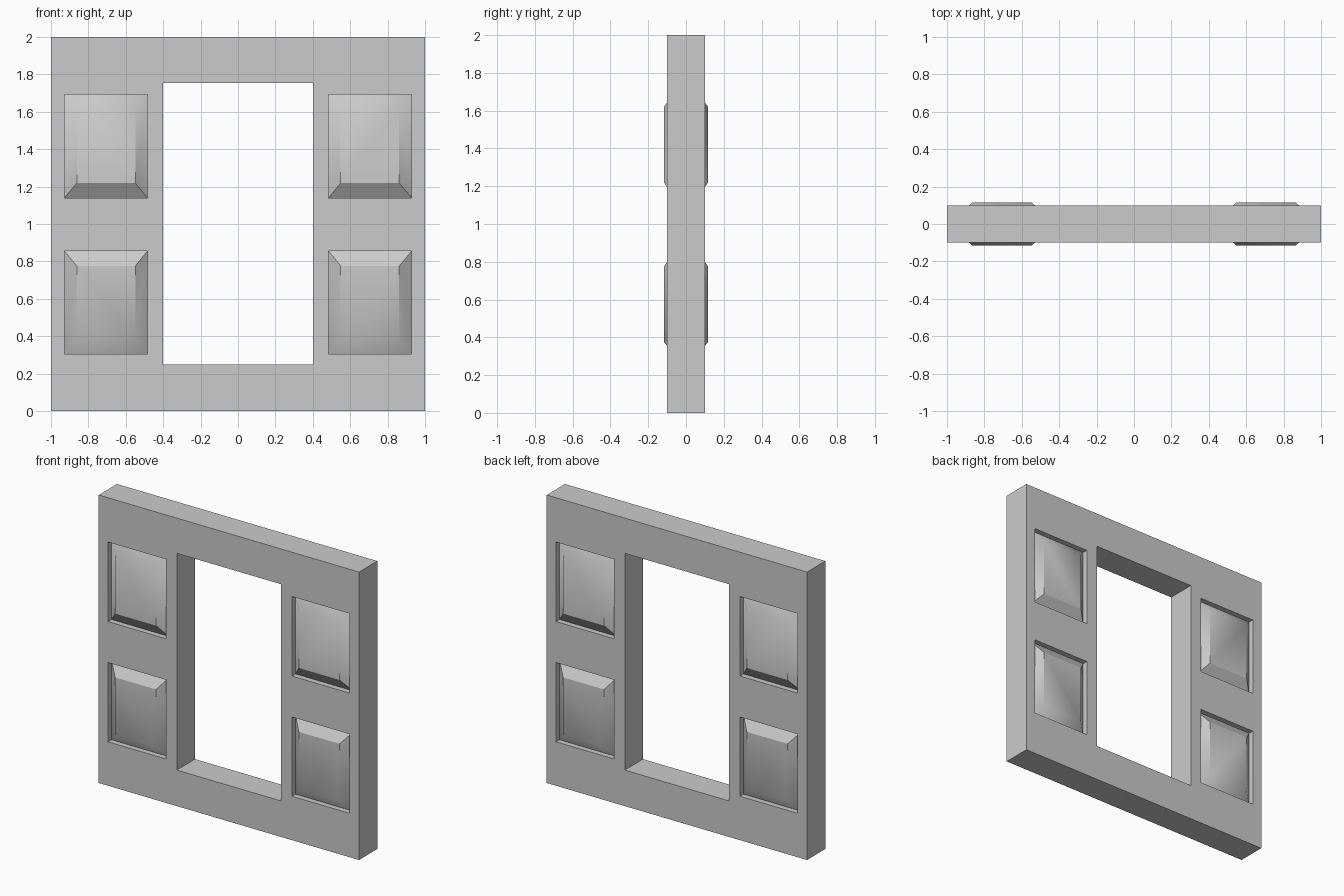
import bpy, bmesh

if "Cube" in bpy.data.objects:
    bpy.data.objects.remove(bpy.data.objects["Cube"])

FACE_Y, RECESS_Y, RAISED_Y = -0.10, -0.062, -0.116
PANEL_X = (0.485, 0.928)
UPPER_Z, LOWER_Z = (1.14, 1.692), (0.305, 0.855)


def finish(name, bm):
    """Turn a quarter (front, right) into an object mirrored in x and y."""
    mesh = bpy.data.meshes.new(name)
    bm.to_mesh(mesh)
    bm.free()
    obj = bpy.data.objects.new(name, mesh)
    bpy.context.collection.objects.link(obj)
    mod = obj.modifiers.new("mirror", 'MIRROR')
    mod.use_axis = (True, True, False)
    mod.merge_threshold = 0.0005
    return obj


# Wall: grid of front cells, leaving out the doorway and the panel recesses
def build_wall():
    xs = [0, 0.4, *PANEL_X, 1]
    zs = [0, 0.25, *LOWER_Z, *UPPER_Z, 1.755, 2]
    bm = bmesh.new()
    v = [[bm.verts.new((x, FACE_Y, z)) for z in zs] for x in xs]
    for i in range(len(xs) - 1):
        for j in range(len(zs) - 1):
            doorway = i == 0 and 1 <= j <= 5
            recess = i == 2 and j in (2, 4)
            if not (doorway or recess):
                bm.faces.new((v[i][j], v[i + 1][j], v[i + 1][j + 1], v[i][j + 1]))

    def in_recess(e):
        return all(PANEL_X[0] - 1e-4 < p.co.x < PANEL_X[1] + 1e-4
                   and LOWER_Z[0] - 1e-4 < p.co.z < UPPER_Z[1] + 1e-4 for p in e.verts)

    # Rims run back to the mid plane, recess sides to the recess floor
    rim = [e for e in bm.edges if e.is_boundary
           and not all(abs(p.co.x) < 1e-4 for p in e.verts)]
    for edges, depth in (([e for e in rim if not in_recess(e)], 0.0),
                         ([e for e in rim if in_recess(e)], RECESS_Y)):
        new = bmesh.ops.extrude_edge_only(bm, edges=edges)["geom"]
        for p in new:
            if isinstance(p, bmesh.types.BMVert):
                p.co.y = depth
    bmesh.ops.recalc_face_normals(bm, faces=bm.faces[:])
    bm.normal_update()
    front = next(f for f in bm.faces if abs(f.normal.y) > 0.9)
    if front.normal.y > 0:
        bmesh.ops.reverse_faces(bm, faces=bm.faces[:])
    finish("door_wall", bm)


# Raised panel: sloped border rising from the recess to a flat field
def build_panel(name, z, hard_side):
    soft_side = 2 - hard_side
    margin = {hard_side: 0.079, soft_side: 0.07}

    def ring(x0, x1, z0, z1, y):
        return [bm.verts.new(p) for p in
                ((x0, y, z0), (x1, y, z0), (x1, y, z1), (x0, y, z1))]

    bm = bmesh.new()
    outer = ring(*PANEL_X, *z, RECESS_Y)
    inner = ring(PANEL_X[0] + 0.064, PANEL_X[1] - 0.066,
                 z[0] + margin[0], z[1] - margin[2], RAISED_Y)
    bm.faces.new(inner)
    for k in range(4):
        n = (k + 1) % 4
        bm.faces.new((outer[k], outer[n], inner[n], inner[k]))
    for f in bm.faces:
        f.smooth = True
    # Crisp edges around the hard end, blended shading at the soft end
    for k in range(4):
        if k != soft_side:
            bm.edges.get((inner[k], inner[(k + 1) % 4])).smooth = False
    for k in (hard_side, hard_side + 1):
        bm.edges.get((inner[k], outer[k % 4])).smooth = False
    finish(name, bm)


build_wall()
build_panel("upper_panels", UPPER_Z, 0)
build_panel("lower_panels", LOWER_Z, 2)
